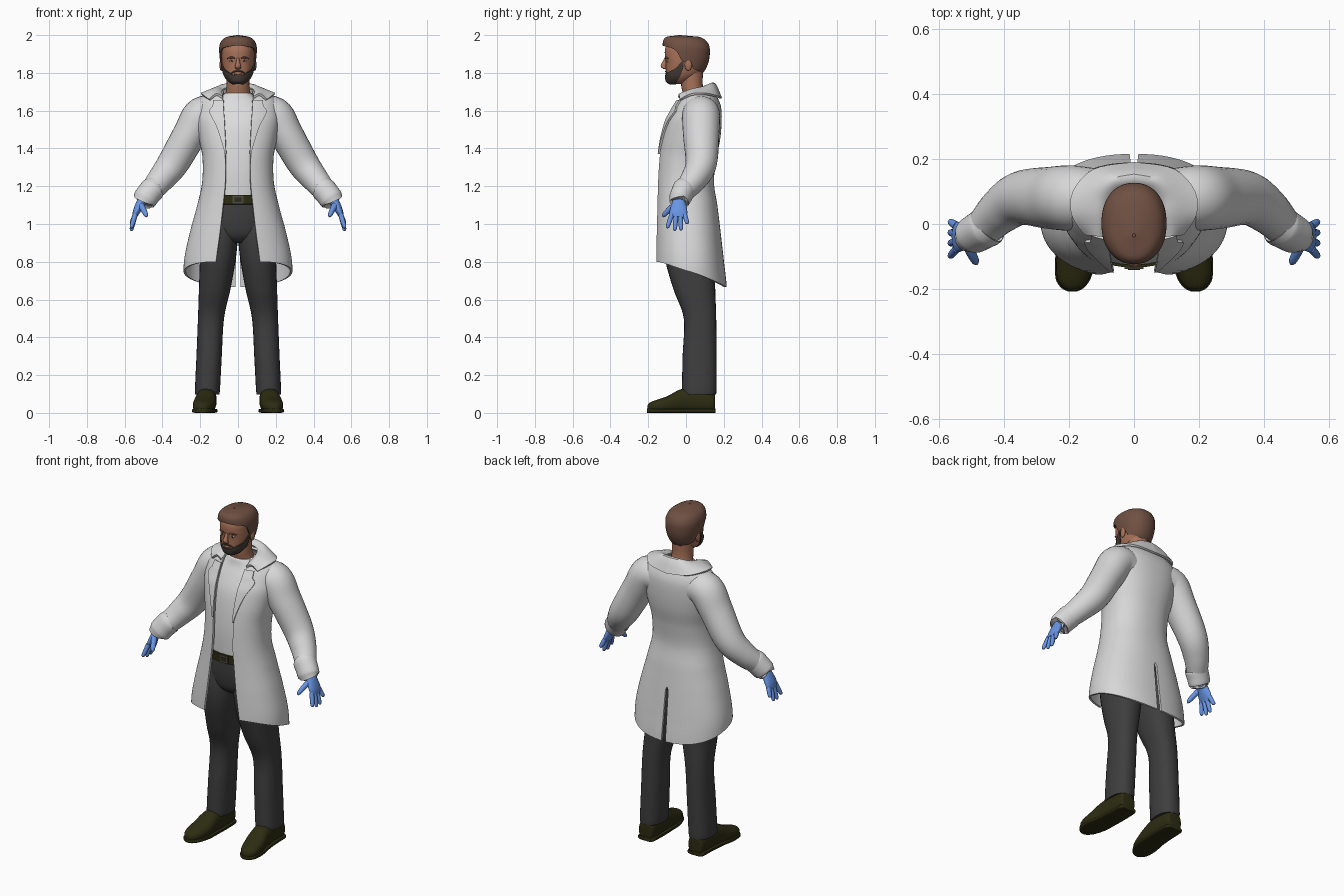
import bpy, bmesh, math
from mathutils import Vector, Matrix

if "Cube" in bpy.data.objects:
    bpy.data.objects.remove(bpy.data.objects["Cube"])


def material(name, rgb):
    m = bpy.data.materials.new(name)
    m.diffuse_color = (*rgb, 1)
    m.use_nodes = True
    m.node_tree.nodes["Principled BSDF"].inputs["Base Color"].default_value = m.diffuse_color
    return m


COAT = material("coat_white", (0.68, 0.68, 0.69))
SHIRT = material("shirt_white", (0.72, 0.72, 0.73))
TROUSER = material("charcoal", (0.048, 0.048, 0.05))
LEATHER = material("dark_olive", (0.026, 0.025, 0.006))
METAL = material("buckle_metal", (0.075, 0.07, 0.05))
GLOVE = material("glove_blue", (0.14, 0.30, 0.78))
SKIN = material("skin", (0.40, 0.17, 0.10))
HAIR = material("hair_brown", (0.16, 0.08, 0.055))
BEARD = material("beard_dark", (0.06, 0.045, 0.038))
EYE = material("eye_white", (0.55, 0.5, 0.47))


# ---- helpers ----
def smooth(tab, i, t):
    """Catmull-Rom blend between rows i and i+1."""
    last = len(tab) - 1
    rows = (tab[max(i - 1, 0)], tab[i], tab[min(i + 1, last)], tab[min(i + 2, last)])
    return tuple(0.5 * (2 * b + (c - a) * t + (2 * a - 5 * b + 4 * c - d) * t * t
                        + (3 * b - a - 3 * c + d) * t ** 3) for a, b, c, d in zip(*rows))


def lookup(tab, key):
    """Row values (without the key) at a given first-column value."""
    i = 0
    while i < len(tab) - 2 and key > tab[i + 1][0]:
        i += 1
    t = (key - tab[i][0]) / (tab[i + 1][0] - tab[i][0])
    return smooth(tab, i, min(max(t, 0), 1))[1:]


def spline(tab, per):
    return [smooth(tab, i, k / per) for i in range(len(tab) - 1) for k in range(per)] + [tab[-1]]


def make(name, bm, mat, mirror=False, thick=0):
    me = bpy.data.meshes.new(name)
    bm.to_mesh(me)
    bm.free()
    me.materials.append(mat)
    ob = bpy.data.objects.new(name, me)
    bpy.context.collection.objects.link(ob)
    if mirror:
        ob.modifiers.new("Mirror", 'MIRROR')
    if thick:
        mod = ob.modifiers.new("Solidify", 'SOLIDIFY')
        mod.thickness, mod.offset = thick, 0
    return ob


def power(v, n):
    return math.copysign(abs(v) ** (2 / n), v)


def sweep(name, pts, mat, axis=None, n=2.0, sides=24, per=4, mirror=False):
    """Closed tube through (x, y, z, r1, r2) stations."""
    pts = spline(pts, per)
    bm = bmesh.new()
    rings = []
    for i, p in enumerate(pts):
        c = Vector(p[:3])
        if axis == 'Z':
            s, v = Vector((1, 0, 0)), Vector((0, 1, 0))
        elif axis == 'Y':
            s, v = Vector((1, 0, 0)), Vector((0, 0, 1))
        else:
            t = Vector(pts[min(i + 1, len(pts) - 1)][:3]) - Vector(pts[max(i - 1, 0)][:3])
            s = t.cross(Vector((0, 1, 0))).normalized()
            v = s.cross(t).normalized()
        r1, r2 = max(p[3], 0.001), max(p[4], 0.001)
        rings.append([bm.verts.new(c + s * r1 * power(math.cos(a), n) + v * r2 * power(math.sin(a), n))
                      for a in (math.tau * k / sides for k in range(sides))])
    for a, b in zip(rings, rings[1:]):
        for k in range(sides):
            m = (k + 1) % sides
            bm.faces.new((a[k], a[m], b[m], b[k]))
    bm.faces.new(rings[0])
    bm.faces.new(rings[-1])
    bmesh.ops.recalc_face_normals(bm, faces=bm.faces[:])
    return make(name, bm, mat, mirror)


def grid(name, pts, mat, thick):
    """Mirrored thick sheet from columns of points."""
    bm = bmesh.new()
    vs = [[bm.verts.new(p) for p in col] for col in pts]
    for a, b in zip(vs, vs[1:]):
        for j in range(len(a) - 1):
            bm.faces.new((a[j], b[j], b[j + 1], a[j + 1]))
    return make(name, bm, mat, True, thick)


def shell(name, mat, prof, lo, hi, u1=1.0, n=2.3, cols=24, rows=16, thick=0.01, slit=0):
    """Open wrap from front to back; prof(z) gives half width, front y, back y, opening."""
    pts = []
    for i in range(cols + 1):
        u = i / cols
        col = []
        for j in range(rows + 1):
            z = lo(u) + (hi(u) - lo(u)) * j / rows
            a, yf, yb, gap = prof(z)
            th0 = math.asin(min((gap / a) ** (n / 2), 1)) if gap > 0 else 0
            th = th0 + u * (math.pi * u1 - th0)
            x = a * abs(power(math.sin(th), n)) if 0 < th < math.pi - 1e-6 else 0
            if i == cols and z < slit:
                x = 0.009 + 0.015 * (slit - z)
            col.append((x, (yf + yb) / 2 - (yb - yf) / 2 * power(math.cos(th), n), z))
        pts.append(col)
    return grid(name, pts, mat, thick)


def ball(name, c, r, mat, mirror=True):
    bm = bmesh.new()
    bmesh.ops.create_uvsphere(bm, u_segments=16, v_segments=10, radius=1,
                              matrix=Matrix.Translation(c) @ Matrix.Diagonal((*r, 1)))
    return make(name, bm, mat, mirror)


def stations(tab):
    return [(0, (r[2] + r[3]) / 2, r[0], r[1], (r[3] - r[2]) / 2) for r in tab]


# ---- coat: z, half width, front y, back y, opening ----
coat_tab = [(.66, .28, -.16, .21, .125), (.8, .28, -.16, .195, .115), (.95, .25, -.157, .178, .095),
            (1.1, .21, -.152, .16, .078), (1.22, .184, -.148, .142, .066), (1.35, .182, -.14, .155, .066),
            (1.45, .2, -.125, .175, .07), (1.55, .215, -.098, .183, .075), (1.62, .21, -.06, .18, .08),
            (1.66, .195, -.035, .165, .08), (1.685, .16, -.015, .15, .08), (1.7, .11, 0, .13, .075)]
shell("coat_body", COAT, lambda z: lookup(coat_tab, z),
      lambda u: .733 + .067 * math.cos(math.pi * u), lambda u: 1.7, cols=32, rows=56, thick=.012, slit=.97)


def coat_front(x, z):
    a, yf, yb, _ = lookup(coat_tab, z)
    return (yf + yb) / 2 - (yb - yf) / 2 * (1 - min(x / a, .99) ** 2.3) ** (1 / 2.3)


# lapels: z, outer edge
lapel_tab = [(1.37, .07), (1.44, .088), (1.52, .115), (1.6, .152), (1.615, .135), (1.655, .13)]
lapel = []
for i in range(6):
    col = []
    for j in range(25):
        z = 1.37 + .285 * j / 24
        inner = lookup(coat_tab, z)[3] - .004
        x = inner + (lookup(lapel_tab, z)[0] - inner) * i / 5
        col.append((x, coat_front(x, z) - .013, z))
    lapel.append(col)
grid("lapels", lapel, COAT, .01)

# folded collar
outer = [(.15, -.03, 1.657), (.19, .03, 1.685), (.185, .1, 1.688), (.12, .165, 1.675), (0, .185, 1.665)]
ridge = [(.115, -.035, 1.685), (.115, .03, 1.71), (.11, .09, 1.722), (.07, .135, 1.737), (0, .15, 1.742)]
inner = [(.085, -.04, 1.67), (.085, .02, 1.695), (.08, .07, 1.71), (.05, .105, 1.72), (0, .115, 1.725)]
grid("collar", [spline(row, 4) for row in zip(*(spline(e, 6) for e in (outer, ridge, inner)))], COAT, .012)

# sleeves and cuffs
sweep("sleeves", [(.11, .08, 1.575, .09, .09), (.19, .08, 1.575, .099, .1), (.255, .08, 1.475, .09, .096),
                  (.345, .08, 1.32, .083, .083), (.41, .04, 1.235, .071, .07), (.462, -.012, 1.172, .06, .056),
                  (.492, -.034, 1.135, .057, .052)], COAT, per=6, sides=28, mirror=True)
sweep("cuffs", [(.447, -.006, 1.19, .056, .055), (.45, -.008, 1.187, .066, .062), (.475, -.022, 1.157, .065, .06),
                (.497, -.036, 1.127, .063, .056), (.499, -.037, 1.124, .05, .045)], COAT, sides=28, mirror=True)

# ---- shirt: z, half width, front y, back y ----
sweep("shirt", stations([(1.11, .155, -.122, .11), (1.2, .155, -.126, .11), (1.3, .16, -.126, .12),
                         (1.42, .17, -.116, .14), (1.52, .18, -.097, .15), (1.6, .17, -.062, .15),
                         (1.65, .12, -.036, .13), (1.685, .076, -.026, .105), (1.693, .07, -.02, .1)]),
      SHIRT, 'Z', 2.3, 32)

# ---- trousers ----
sweep("trouser_hips", [(0, .01, .9, .07, .08), (0, .01, .94, .14, .12), (0, .005, 1.02, .17, .13),
                       (0, 0, 1.1, .16, .126), (0, 0, 1.13, .155, .124)], TROUSER, 'Z', 2.3, 32)
sweep("trouser_legs", [(.162, .07, .105, .06, .085), (.162, .07, .115, .066, .091), (.153, .072, .3, .067, .09),
                       (.143, .074, .5, .069, .086), (.124, .045, .65, .083, .11), (.108, .022, .8, .094, .13),
                       (.1, .012, .92, .098, .13), (.09, .01, 1.02, .08, .115)],
      TROUSER, 'Z', 2.3, 28, 6, True)

# belt and buckle
sweep("belt", [(0, 0, 1.104, .16, .125), (0, 0, 1.105, .166, .134), (0, 0, 1.153, .164, .134),
               (0, 0, 1.154, .158, .125)], LEATHER, 'Z', 2.3, 40, 1)
for label, size, y, mat in (("buckle", (.058, .008, .044), -.135, METAL),
                            ("buckle_inset", (.038, .004, .024), -.139, LEATHER)):
    bm = bmesh.new()
    bmesh.ops.create_cube(bm, size=1, matrix=Matrix.Translation((0, y, 1.129)) @ Matrix.Diagonal((*size, 1)))
    make(label, bm, mat)

# ---- shoes ----
shoe = [(.165, .153, .05, .03, .04), (.165, .14, .058, .048, .058), (.165, .05, .066, .052, .066),
        (.17, -.03, .062, .055, .062), (.178, -.1, .044, .06, .044), (.187, -.165, .033, .05, .033),
        (.189, -.195, .028, .03, .024), (.189, -.205, .024, .01, .01)]
sweep("shoe_uppers", shoe, LEATHER, 'Y', 2.4, mirror=True)
sweep("shoe_soles", [(x, y - .002 if y < 0 else y + .003, .011, r + .004, .011) for x, y, z, r, _ in shoe],
      LEATHER, 'Y', 5, mirror=True)

# ---- gloves ----
sweep("glove_palms", [(.485, -.028, 1.15, .03, .034), (.505, -.035, 1.125, .027, .034), (.523, -.038, 1.095, .023, .041),
                      (.54, -.04, 1.06, .018, .047), (.549, -.042, 1.035, .012, .04)], GLOVE, mirror=True)
for label, y0, y1, z1 in (("index", -.075, -.1, .978), ("middle", -.052, -.06, .963),
                          ("ring", -.03, -.026, .966), ("little", -.007, .008, 1.0)):
    z0 = 1.05
    sweep("glove_finger_" + label,
          [(.544 + .022 * t, y0 + (y1 - y0) * t, z0 + (z1 - z0) * t, r, r)
           for t, r in ((0, .013), (.45, .0125), (.85, .0105), (.96, .007), (1, .002))],
          GLOVE, sides=12, per=3, mirror=True)
sweep("glove_thumbs", [(.516, -.055, 1.105, .017, .017), (.5, -.09, 1.075, .015, .015),
                       (.488, -.114, 1.05, .012, .012), (.484, -.123, 1.038, .004, .004)],
      GLOVE, sides=12, mirror=True)

# ---- head and neck ----
head_tab = [(1.742, .025, -.085, -.01), (1.755, .046, -.1, .02), (1.78, .066, -.105, .06),
            (1.81, .077, -.106, .09), (1.85, .085, -.107, .108), (1.89, .087, -.112, .113),
            (1.93, .086, -.11, .113), (1.965, .068, -.09, .09), (1.985, .03, -.05, .04)]
sweep("head", stations(head_tab), SKIN, 'Z', 2.2, 32)
sweep("neck", [(0, .055, 1.64, .085, .075), (0, .042, 1.69, .066, .06), (0, .032, 1.73, .06, .057),
               (0, .03, 1.81, .062, .06)], SKIN, 'Z')
ball("ears", (.089, .012, 1.842), (.009, .019, .031), SKIN)
sweep("nose", [(0, -.1, 1.88, .009, .012), (0, -.112, 1.858, .01, .013), (0, -.119, 1.837, .015, .015),
               (0, -.114, 1.824, .016, .011), (0, -.106, 1.819, .008, .004)], SKIN, 'Z', sides=16)
ball("lips", (0, -.104, 1.795), (.022, .006, .006), SKIN, False)
ball("eyes", (.034, -.098, 1.862), (.014, .006, .006), EYE)
ball("irises", (.034, -.1025, 1.862), (.006, .003, .0055), BEARD)
sweep("eyebrows", [(.015, -.11, 1.877, .003, .003), (.035, -.107, 1.882, .005, .004),
                   (.057, -.094, 1.876, .002, .002)], HAIR, sides=10, mirror=True)

# beard and moustache
beard_top = [(0, 1.786), (.25, 1.79), (.42, 1.803), (.75, 1.825), (1, 1.868)]


def beard_profile(z):
    a, yf, yb = lookup(head_tab, z)
    return a + .004, yf - .004, yb + .004, 0


shell("beard", BEARD, beard_profile, lambda u: 1.742, lambda u: lookup(beard_top, u)[0],
      .47, 2.2, 18, 12, .006)
sweep("moustache", [(.001, -.107, 1.808, .004, .004), (.02, -.106, 1.807, .004, .004),
                    (.036, -.099, 1.797, .003, .003)], BEARD, sides=10, mirror=True)

# hair: z, half width, front y, back y
hair_tab = [(1.79, .068, -.1, .08, 0), (1.82, .082, -.108, .1, 0), (1.86, .09, -.112, .116, 0),
            (1.9, .095, -.115, .122, 0), (1.94, .095, -.119, .12, 0), (1.97, .083, -.117, .102, 0),
            (1.988, .058, -.1, .066, 0), (1.996, .004, -.04, -.03, 0)]
hairline = [(0, 1.945), (.3, 1.932), (.38, 1.91), (.45, 1.86), (.54, 1.865), (.62, 1.822), (1, 1.798)]
shell("hair", HAIR, lambda z: lookup(hair_tab, z), lambda u: lookup(hairline, u)[0],
      lambda u: 1.996, 1, 2.2, 32, 22, .008)

# ---- apply modifiers and shade smooth, keeping crisp rims ----
bpy.context.view_layer.update()
deps = bpy.context.evaluated_depsgraph_get()
for ob in list(bpy.context.collection.objects):
    mesh = bpy.data.meshes.new_from_object(ob.evaluated_get(deps))
    ob.modifiers.clear()
    ob.data = mesh
    mesh.polygons.foreach_set("use_smooth", [True] * len(mesh.polygons))
    mesh.set_sharp_from_angle(angle=math.radians(40))
